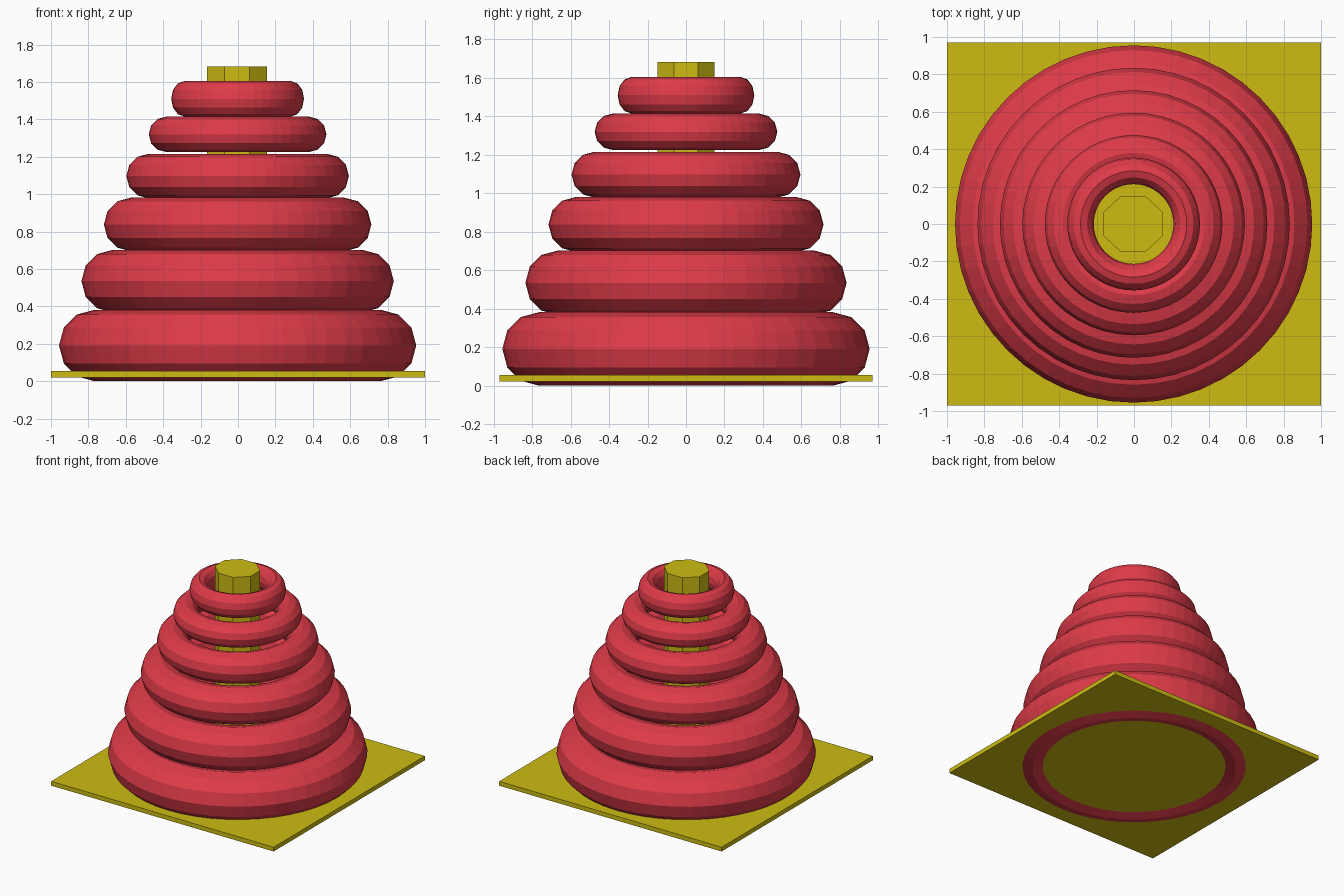
import bpy
import math

cube = bpy.data.objects.get("Cube")
if cube:
    bpy.data.objects.remove(cube, do_unlink=True)


def make_material(name, rgb):
    mat = bpy.data.materials.new(name)
    mat.use_nodes = True
    mat.diffuse_color = (*rgb, 1)
    mat.node_tree.nodes["Principled BSDF"].inputs["Base Color"].default_value = (*rgb, 1)
    return mat


red = make_material("red", (0.74, 0.044, 0.066))
yellow = make_material("yellow", (0.61, 0.50, 0.006))


def finish(name, mat, scale):
    obj = bpy.context.object
    obj.name = name
    obj.scale = scale
    obj.data.materials.append(mat)
    bpy.ops.object.transform_apply(location=False, rotation=False, scale=True)
    return obj


# Base plate
bpy.ops.mesh.primitive_cube_add(size=1, location=(0, 0, 0.038))
finish("base_plate", yellow, (2, 1.94, 0.035))

# Eight-sided post, flat side to the front
bottom, top = 0.03, 1.682
bpy.ops.mesh.primitive_cylinder_add(vertices=8, radius=1 / math.cos(math.pi / 8), depth=top - bottom,
                                    location=(-0.005, 0, (top + bottom) / 2),
                                    rotation=(0, 0, math.pi / 8))
bpy.ops.object.transform_apply(location=False, rotation=True, scale=False)
finish("post", yellow, (0.16, 0.149, 1))

# Stacked rings, from the largest up: (outer radius, centre height)
rings = [(0.955, 0.191), (0.835, 0.535), (0.715, 0.838),
         (0.595, 1.097), (0.475, 1.32), (0.355, 1.51)]
for i, (outer, z) in enumerate(rings):
    bpy.ops.mesh.primitive_torus_add(major_radius=1, minor_radius=0.25, major_segments=48,
                                     minor_segments=12, location=(-0.002, 0, z))
    size = outer / 1.25
    # The top ring is as tall as the one under it
    finish(f"ring_{i + 1}", red, (size, size, max(size, 0.38)))
